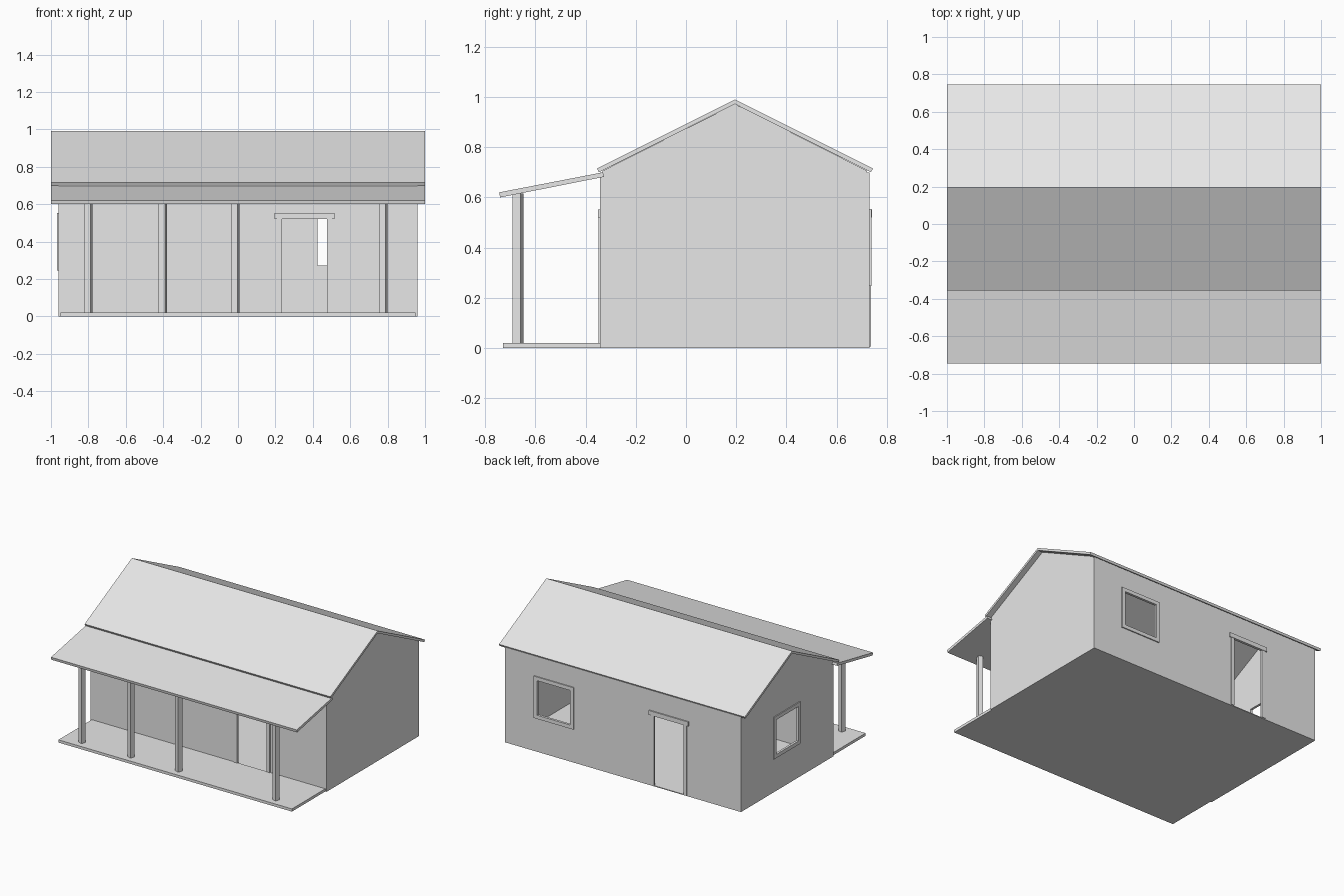
import bpy, bmesh
from math import radians
from mathutils import Matrix

cube = bpy.data.objects.get("Cube")
if cube:
    bpy.data.objects.remove(cube, do_unlink=True)

grey = bpy.data.materials.new("plain_grey")
grey.use_nodes = True
grey.diffuse_color = (0.8, 0.8, 0.8, 1)
grey.node_tree.nodes["Principled BSDF"].inputs["Base Color"].default_value = (0.8, 0.8, 0.8, 1)


def finish(name, bm):
    bmesh.ops.recalc_face_normals(bm, faces=bm.faces)
    mesh = bpy.data.meshes.new(name)
    bm.to_mesh(mesh)
    bm.free()
    mesh.materials.append(grey)
    obj = bpy.data.objects.new(name, mesh)
    bpy.context.collection.objects.link(obj)
    return obj


def box(name, x, y, z):
    """Box from (low, high) ranges."""
    bm = bmesh.new()
    size = [r[1] - r[0] for r in (x, y, z)]
    mid = [(r[0] + r[1]) / 2 for r in (x, y, z)]
    bmesh.ops.create_cube(bm, size=1, matrix=Matrix.Translation(mid) @ Matrix.Diagonal((*size, 1)))
    return finish(name, bm)


def extrude_x(name, profile, x0, x1):
    """Extrude a (y, z) outline along x."""
    bm = bmesh.new()
    face = bm.faces.new([bm.verts.new((x0, y, z)) for y, z in profile])
    out = bmesh.ops.extrude_face_region(bm, geom=[face])
    verts = [v for v in out["geom"] if isinstance(v, bmesh.types.BMVert)]
    bmesh.ops.translate(bm, vec=(x1 - x0, 0, 0), verts=verts)
    return finish(name, bm)


def cut(wall, x, y, z):
    """Cut a box-shaped opening through a wall."""
    cutter = box("cutter", x, y, z)
    cutter.hide_render = True
    mod = wall.modifiers.new("opening", "BOOLEAN")
    mod.operation = "DIFFERENCE"
    mod.solver = "EXACT"
    mod.object = cutter
    bpy.context.view_layer.objects.active = wall
    bpy.ops.object.modifier_apply(modifier=mod.name)
    bpy.data.objects.remove(cutter, do_unlink=True)


W, FRONT, BACK, T = 0.96, -0.342, 0.732, 0.01
RIDGE, FLOOR = 0.195, 0.006
DOOR_H, SILL, HEAD = 0.52, 0.273, 0.527
B = 0.027    # trim board width

# Floors
box("house_floor", (-W, W), (FRONT, BACK), (0, FLOOR))
box("porch_floor", (-0.95, 0.95), (-0.73, FRONT), (0, 0.02))

# Walls
front_wall = box("front_wall", (-W, W), (FRONT, FRONT + T), (FLOOR, 0.70))
back_wall = box("back_wall", (-W, W), (BACK - T, BACK), (FLOOR, 0.70))
gable = [(FRONT + T, FLOOR), (BACK - T, FLOOR), (BACK - T, 0.706), (RIDGE, 0.972), (FRONT + T, 0.706)]
right_wall = extrude_x("right_gable_wall", gable, -W, -W + T)
extrude_x("left_gable_wall", gable, W - T, W)


# Doorways with jambs and a wider lintel
def doorway(name, wall, x0, x1, y_out, side):
    cut(wall, (x0, x1), (y_out - 0.05, y_out + 0.05), (-0.05, DOOR_H))
    y = sorted((y_out - side * T, y_out + side * 0.006))
    box(name + "_jamb_a", (x0 - B, x0), y, (FLOOR, DOOR_H))
    box(name + "_jamb_b", (x1, x1 + B), y, (FLOOR, DOOR_H))
    y = sorted((y_out - side * T, y_out + side * 0.009))
    box(name + "_lintel", (x0 - B - 0.014, x1 + B + 0.014), y, (DOOR_H, DOOR_H + 0.032))


doorway("front_door", front_wall, 0.235, 0.475, FRONT, -1)
doorway("back_door", back_wall, -0.495, -0.255, BACK, 1)


# Windows with a four-board frame; u runs along the wall, d through it
def window(name, wall, u0, u1, d, along_x):
    def place(u, depth):
        return (u, depth) if along_x else (depth, u)
    mid = sum(d) / 2
    cut(wall, *place((u0, u1), (mid - 0.05, mid + 0.05)), (SILL, HEAD))
    box(name + "_sill", *place((u0 - B, u1 + B), d), (SILL - B, SILL))
    box(name + "_head", *place((u0 - B, u1 + B), d), (HEAD, HEAD + B))
    for end, a in (("a", u0 - B), ("b", u1)):
        box(name + "_side_" + end, *place((a, a + B), d), (SILL, HEAD))


window("back_window", back_wall, 0.425, 0.695, (BACK - T, BACK + 0.008), True)
window("side_window", right_wall, 0.075, 0.33, (-W - 0.007, -W + T), False)

# Pitched main roof and lean-to porch roof
extrude_x("main_roof", [(-0.355, 0.715), (RIDGE, 0.99), (0.745, 0.715), (0.737, 0.70),
                        (RIDGE, 0.972), (-0.347, 0.70)], -1, 1)
extrude_x("porch_roof", [(-0.745, 0.62), (-0.331, 0.70), (-0.327, 0.682), (-0.741, 0.60)], -1, 1)

# Slightly turned porch posts
for i, x in enumerate((-0.80, -0.402, -0.014, 0.778)):
    post = box(f"porch_post_{i + 1}", (-0.0175, 0.0175), (-0.0175, 0.0175), (0.02, 0.615))
    post.location = (x, -0.67, 0)
    post.rotation_euler.z = radians(-18)
